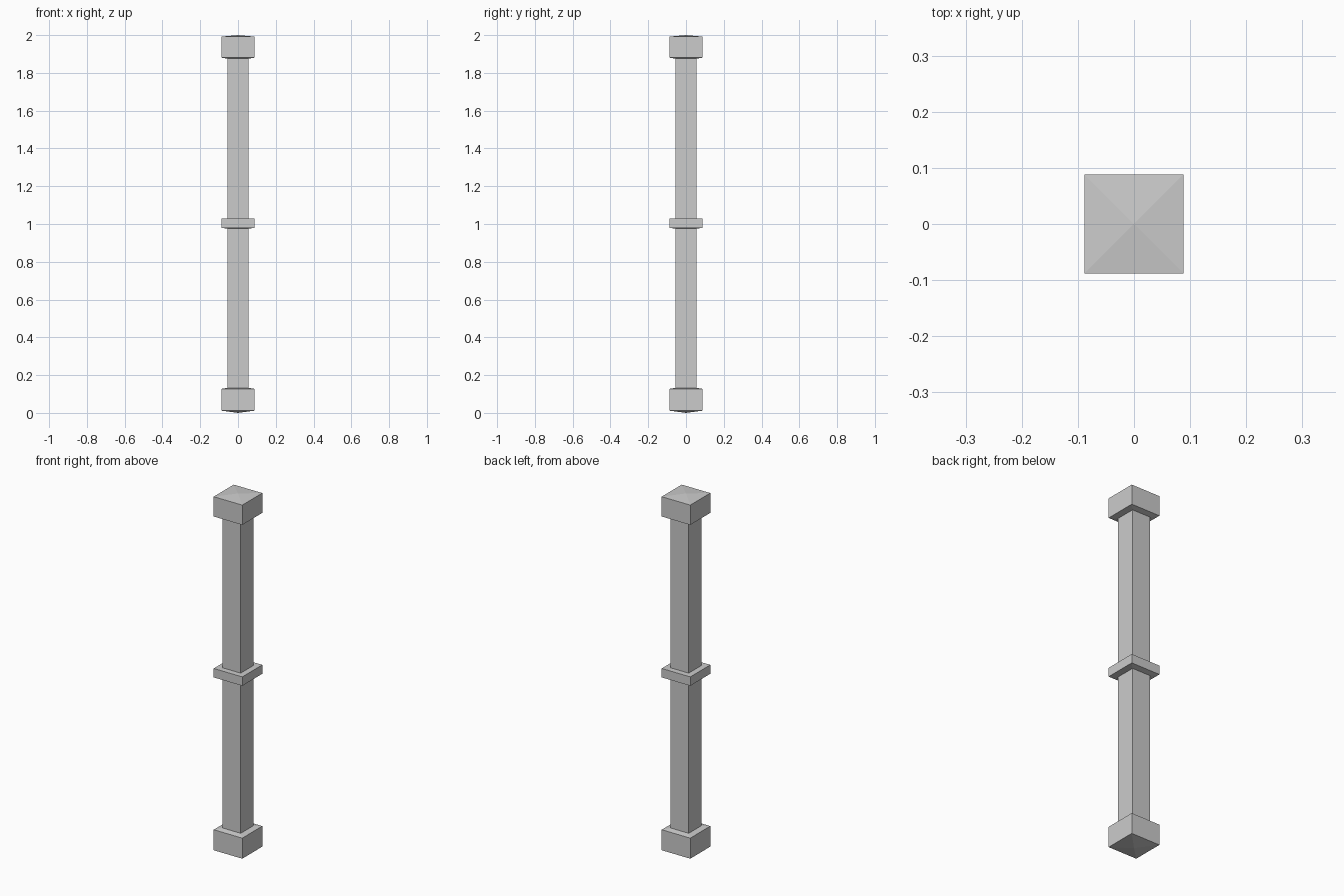
import bpy, bmesh

if "Cube" in bpy.data.objects:
    bpy.data.objects.remove(bpy.data.objects["Cube"])

BLOCK = 0.0885   # half width of end blocks and collar
SHAFT = 0.056    # half width of the post


def square_lathe(name, profile):
    """Stack square rings from (half_width, z) pairs; zero width gives an apex."""
    bm = bmesh.new()
    rings = []
    for r, z in profile:
        corners = [(0, 0)] if r == 0 else [(-r, -r), (r, -r), (r, r), (-r, r)]
        rings.append([bm.verts.new((x, y, z)) for x, y in corners])
    for a, b in zip(rings, rings[1:]):
        for i in range(4):
            j = (i + 1) % 4
            if len(a) == 1:
                bm.faces.new((a[0], b[j], b[i]))
            elif len(b) == 1:
                bm.faces.new((a[i], a[j], b[0]))
            else:
                bm.faces.new((a[i], a[j], b[j], b[i]))
    # close flat ends
    for ring in (rings[0], rings[-1]):
        if len(ring) == 4:
            bm.faces.new(ring)
    bmesh.ops.recalc_face_normals(bm, faces=bm.faces[:])
    mesh = bpy.data.meshes.new(name)
    bm.to_mesh(mesh)
    bm.free()
    obj = bpy.data.objects.new(name, mesh)
    bpy.context.collection.objects.link(obj)
    return obj


# post running between the end blocks
square_lathe("post_shaft", [(SHAFT, 0.12), (SHAFT, 1.89)])

# end blocks: shallow pyramid outside, slight slope towards the shaft
block = [(0, 0.0), (BLOCK, 0.012), (BLOCK, 0.127), (SHAFT, 0.133)]
square_lathe("base_block", block)
# the top block has the same depth, with its pyramid at z = 2
square_lathe("top_block", [(SHAFT, 1.875), (BLOCK, 1.881), (BLOCK, 1.992), (0, 2.0)])

# middle collar, flat on top and slightly sloped underneath
square_lathe("middle_collar", [(SHAFT, 0.975), (BLOCK, 0.98), (BLOCK, 1.03)])
